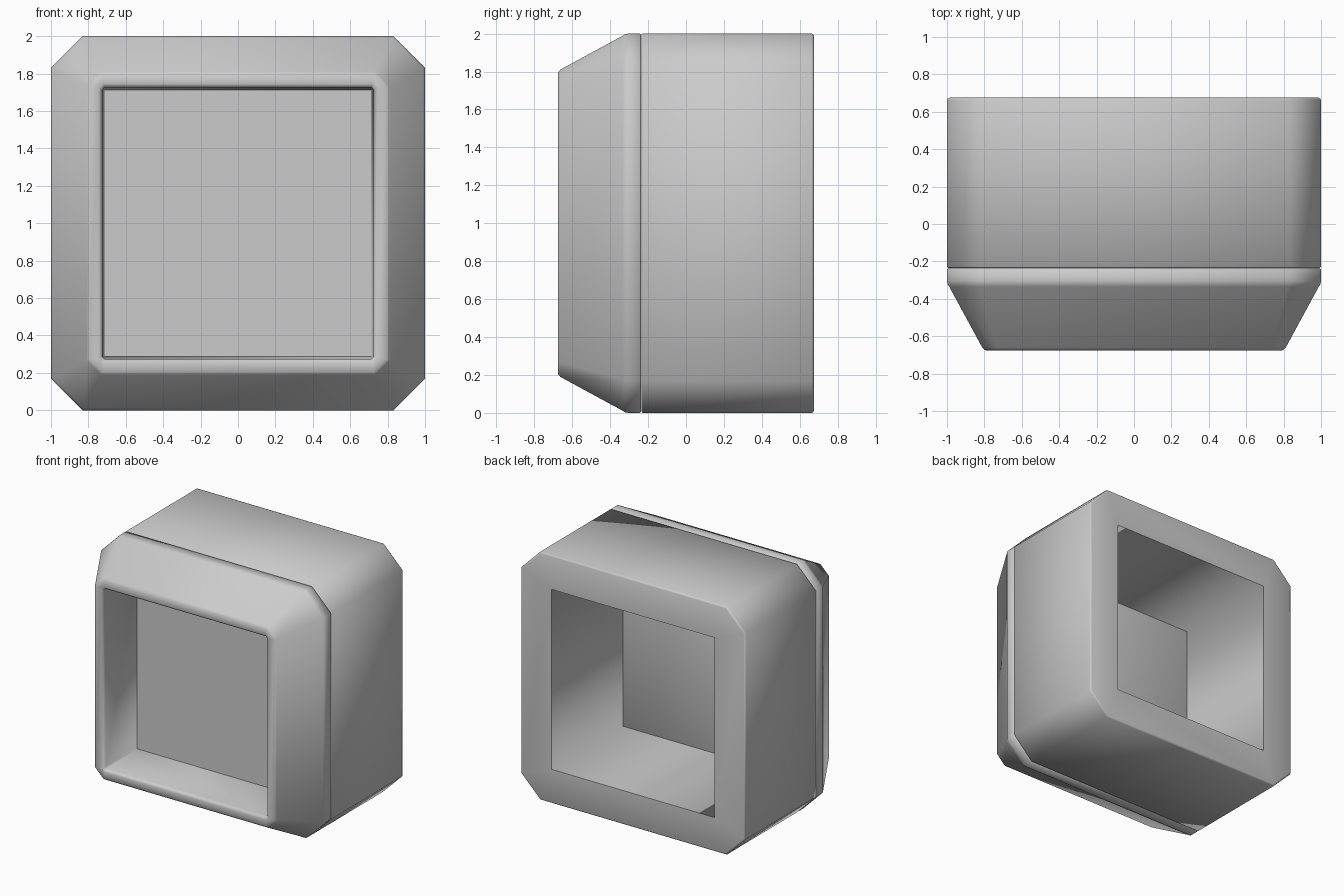
import bpy, bmesh, math

if "Cube" in bpy.data.objects:
    bpy.data.objects.remove(bpy.data.objects["Cube"])


def octagon(h, c, y):
    """Square of half-size h with corners cut by c, in the plane y, centred at z = 1."""
    k = h - c
    pts = [(h, -k), (h, k), (k, h), (-k, h), (-h, k), (-h, -k), (-k, -h), (k, -h)]
    return [(x, y, z + 1) for x, z in pts]


def loft(name, rings, capped):
    """Skin octagonal rings; cap both ends or join last ring back to the first."""
    bm = bmesh.new()
    loops = [[bm.verts.new(p) for p in octagon(*r)] for r in rings]
    pairs = list(zip(loops, loops[1:]))
    if capped:
        bm.faces.new(loops[0])
        bm.faces.new(loops[-1])
    else:
        pairs.append((loops[-1], loops[0]))
    for a, b in pairs:
        for i in range(8):
            j = (i + 1) % 8
            bm.faces.new((a[i], a[j], b[j], b[i]))
    bmesh.ops.remove_doubles(bm, verts=bm.verts, dist=0.0005)
    bmesh.ops.recalc_face_normals(bm, faces=bm.faces)
    # smooth along the depth, crisp around the rims
    for f in bm.faces:
        f.smooth = True
    for e in bm.edges:
        d = (e.verts[0].co - e.verts[1].co).normalized()
        if len(e.link_faces) == 2 and e.calc_face_angle() > math.radians(60) and abs(d.y) < 0.5:
            e.smooth = False
    me = bpy.data.meshes.new(name)
    bm.to_mesh(me)
    bm.free()
    ob = bpy.data.objects.new(name, me)
    bpy.context.collection.objects.link(ob)
    return ob


# front bezel with the recessed flat panel closing it
loft("front_bezel", [
    (0.713, 0.0, -0.265),
    (0.725, 0.012, -0.650),
    (0.732, 0.018, -0.668),
    (0.745, 0.025, -0.675),
    (0.795, 0.070, -0.675),
    (0.810, 0.076, -0.663),
    (0.988, 0.163, -0.335),
    (0.997, 0.168, -0.322),
    (1.000, 0.170, -0.305),
    (1.000, 0.170, -0.243),
    (0.992, 0.167, -0.236),
], True)

# rear housing, hollow from the back up to the panel
loft("rear_housing", [
    (0.725, 0.0, -0.235),
    (0.992, 0.167, -0.235),
    (1.000, 0.170, -0.228),
    (1.000, 0.170, 0.662),
    (0.996, 0.168, 0.671),
    (0.987, 0.164, 0.675),
    (0.725, 0.0, 0.675),
], False)
